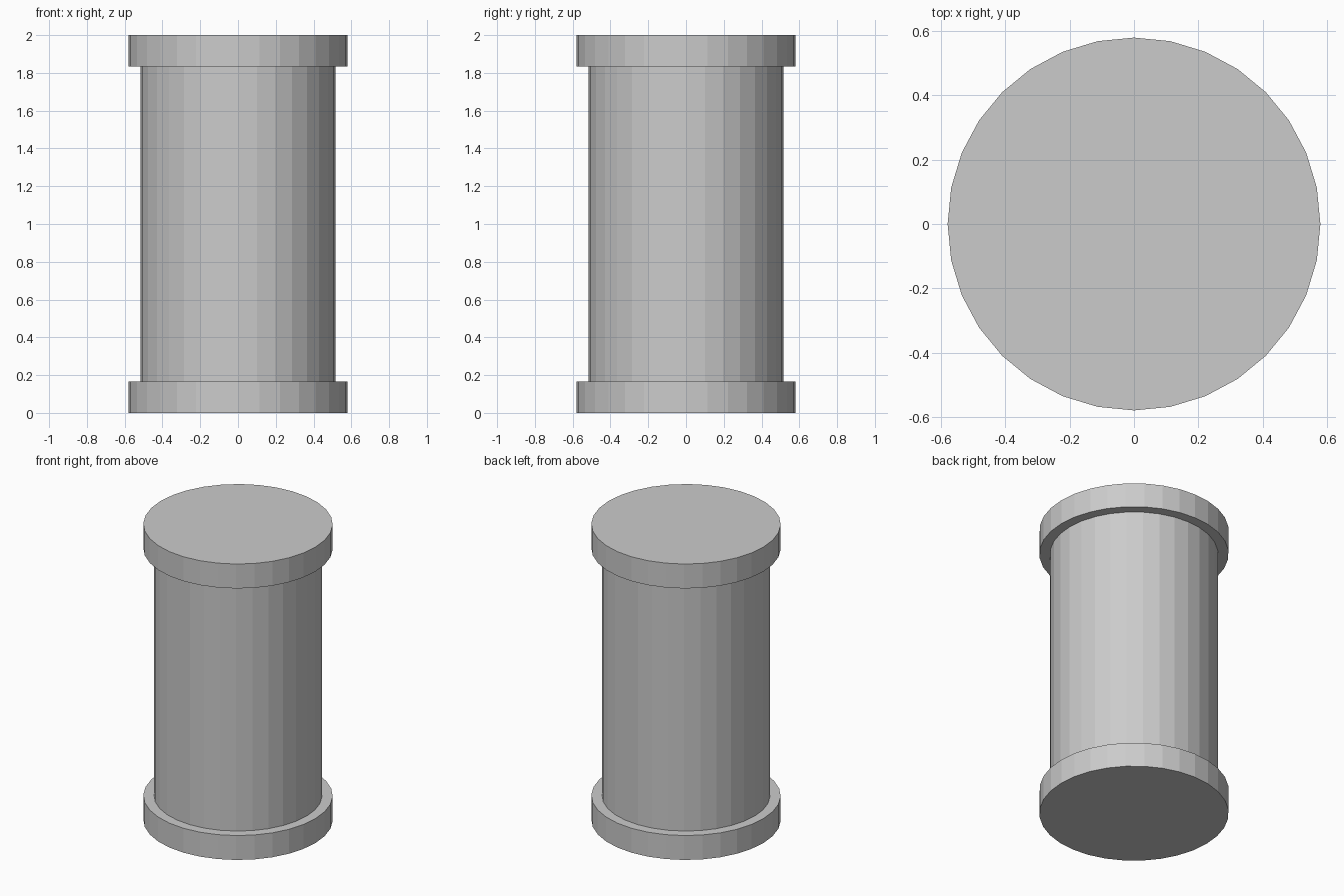
import bpy, bmesh
from math import cos, sin, tau

if "Cube" in bpy.data.objects:
    bpy.data.objects.remove(bpy.data.objects["Cube"])

SIDES = 32
RIM_R, SHAFT_R = 0.58, 0.515
HEIGHT, RIM_H = 2.0, 0.165


def lathe(name, profile, sides):
    """Revolve (radius, z) points about z into a closed, flat-shaded solid."""
    bm = bmesh.new()
    rings = [[bm.verts.new((r * cos(tau * i / sides), r * sin(tau * i / sides), z))
              for i in range(sides)] for r, z in profile]
    for low, high in zip(rings, rings[1:]):
        for i in range(sides):
            j = (i + 1) % sides
            bm.faces.new((low[i], low[j], high[j], high[i]))
    bm.faces.new(rings[0][::-1])
    bm.faces.new(rings[-1])
    bmesh.ops.recalc_face_normals(bm, faces=bm.faces)
    mesh = bpy.data.meshes.new(name)
    bm.to_mesh(mesh)
    bm.free()
    obj = bpy.data.objects.new(name, mesh)
    bpy.context.collection.objects.link(obj)
    return obj


# Lower rim and shaft base, mirrored in height for the upper rim
half = [(RIM_R, 0.0), (RIM_R, RIM_H), (SHAFT_R, RIM_H)]
profile = half + [(r, HEIGHT - z) for r, z in reversed(half)]

# Column with a wide rim at each end
lathe("flanged_column", profile, SIDES)
